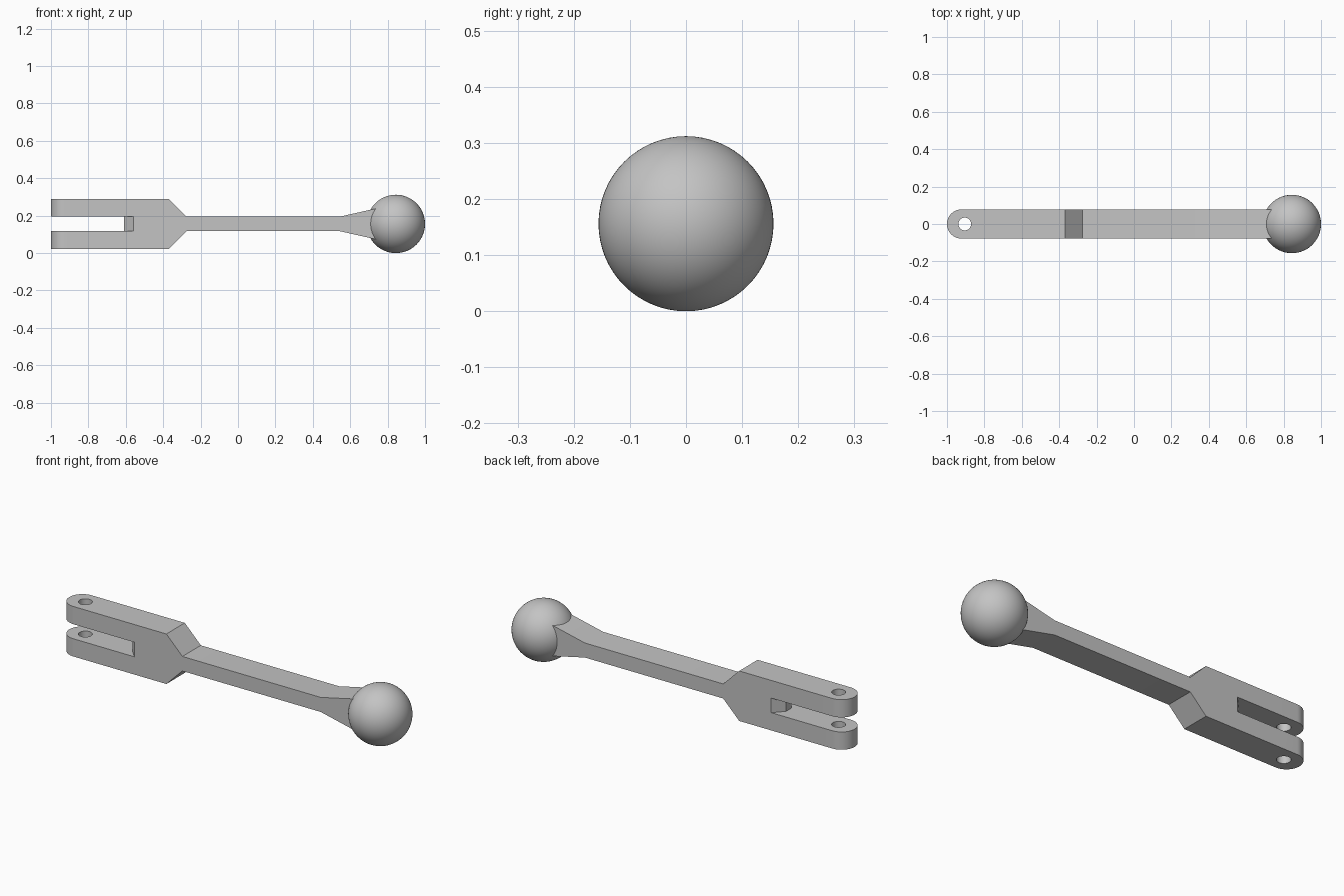
import bpy, bmesh, math
from mathutils import Vector

cube = bpy.data.objects.get("Cube")
if cube:
    bpy.data.objects.remove(cube, do_unlink=True)

MID = 0.156      # height of the long axis
HALF_W = 0.078   # half width of the arm
ROD = 0.039      # half thickness of the rod and of the slot
FORK = 0.134     # half thickness of the fork
BALL = 0.156

steel = bpy.data.materials.new("grey steel")
steel.use_nodes = True
grey = (0.55, 0.55, 0.55, 1)
steel.diffuse_color = grey
steel.node_tree.nodes["Principled BSDF"].inputs["Base Color"].default_value = grey


def prism(name, points, sweep):
    """Extrude a closed outline of 3D points along a vector."""
    bm = bmesh.new()
    face = bm.faces.new([bm.verts.new(p) for p in points])
    ext = bmesh.ops.extrude_face_region(bm, geom=[face])["geom"]
    moved = [g for g in ext if isinstance(g, bmesh.types.BMVert)]
    bmesh.ops.translate(bm, verts=moved, vec=Vector(sweep))
    bmesh.ops.recalc_face_normals(bm, faces=bm.faces[:])
    mesh = bpy.data.meshes.new(name)
    bm.to_mesh(mesh)
    bm.free()
    mesh.materials.append(steel)
    obj = bpy.data.objects.new(name, mesh)
    bpy.context.collection.objects.link(obj)
    return obj


def arc(cx, radius, start, end, steps):
    angles = [start + (end - start) * i / steps for i in range(steps + 1)]
    return [(cx + radius * math.cos(a), radius * math.sin(a)) for a in angles]


def plan_prism(name, outline, z0, z1):
    return prism(name, [(x, y, z0) for x, y in outline], (0, 0, z1 - z0))


def smooth(obj):
    bpy.ops.object.select_all(action="DESELECT")
    obj.select_set(True)
    bpy.context.view_layer.objects.active = obj
    bpy.ops.object.shade_smooth_by_angle(angle=math.radians(30))


# Arm: mirrored side profile of fork, shoulder, rod and flare
upper = [(-1.05, FORK), (-0.37, FORK), (-0.275, ROD), (0.545, ROD), (0.78, 0.092)]
profile = upper + [(x, -h) for x, h in reversed(upper)]
arm = prism("forked_arm", [(x, -HALF_W, MID + h) for x, h in profile], (0, 2 * HALF_W, 0))

# Cutters: rounded fork end, slot with a bevelled root, pin hole
rounded = arc(-1 + HALF_W, HALF_W, math.pi / 2, 3 * math.pi / 2, 32)
keep = [(0.9, HALF_W + 0.02), (-0.8, HALF_W + 0.02), (-0.8, HALF_W)] + rounded
keep += [(-0.8, -HALF_W), (-0.8, -HALF_W - 0.02), (0.9, -HALF_W - 0.02)]
slot_side = [(-1.1, 0.1), (-0.56, 0.1), (-0.56, HALF_W), (-0.61, 0.024)]
slot = slot_side + [(x, -y) for x, y in reversed(slot_side)]
hole = arc(-0.905, 0.034, 0, 2 * math.pi, 32)[:-1]
cuts = [
    (plan_prism("end_cutter", keep, -0.1, 0.5), "INTERSECT"),
    (plan_prism("slot_cutter", slot, MID - ROD, MID + ROD), "DIFFERENCE"),
    (plan_prism("hole_cutter", hole, -0.1, 0.5), "DIFFERENCE"),
]
for cutter, operation in cuts:
    cutter.hide_render = True
    mod = arm.modifiers.new(cutter.name, "BOOLEAN")
    mod.object, mod.operation, mod.solver = cutter, operation, "EXACT"

# Bake the cuts and drop the cutters
graph = bpy.context.evaluated_depsgraph_get()
baked = bpy.data.meshes.new_from_object(arm.evaluated_get(graph))
arm.modifiers.clear()
arm.data = baked
baked.materials.clear()
baked.materials.append(steel)
for poly in baked.polygons:
    poly.material_index = 0
for cutter, _ in cuts:
    bpy.data.objects.remove(cutter, do_unlink=True)
smooth(arm)

# Ball at the end of the arm
bpy.ops.mesh.primitive_uv_sphere_add(segments=64, ring_count=32, radius=BALL,
                                     location=(1 - BALL, 0, MID))
ball = bpy.context.object
ball.name = "ball_end"
ball.data.materials.append(steel)
smooth(ball)
